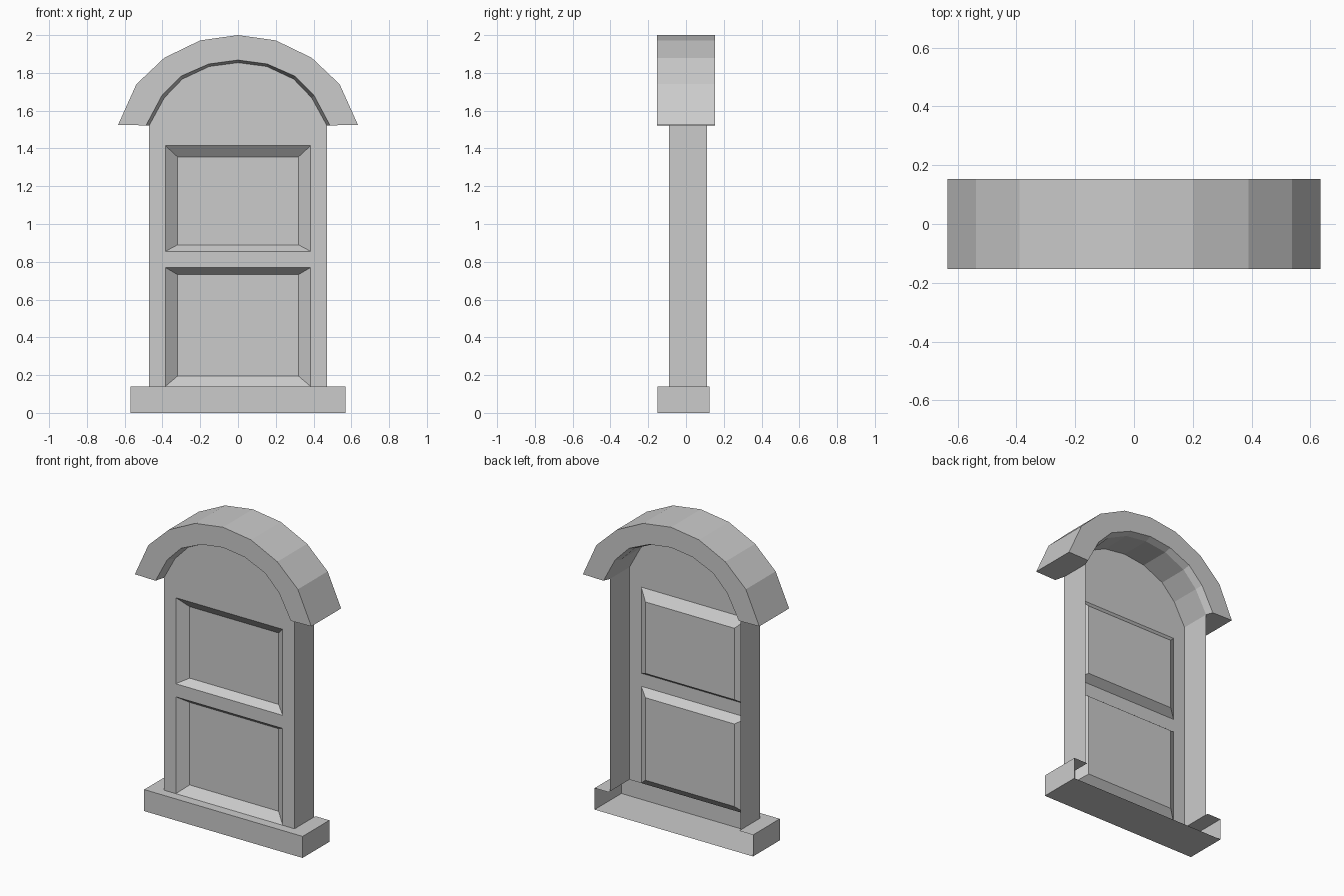
import bpy, bmesh

if "Cube" in bpy.data.objects:
    bpy.data.objects.remove(bpy.data.objects["Cube"])

# half arch curves, springing point to crown, as (x, z)
OUTER = [(.635, 1.525), (.538, 1.74), (.39, 1.88), (.2, 1.972), (0, 2.0)]
INNER = [(.487, 1.522), (.403, 1.68), (.303, 1.782), (.155, 1.847), (0, 1.868)]
DOOR = [(.47, 1.522), (.39, 1.668), (.295, 1.767), (.152, 1.834), (0, 1.854)]
FRONT, BACK, HOOD_Y = -.09, .11, .153
SILL_TOP = .14


def full(half):
    """Mirror a half arch into a whole one, right to left."""
    return half + [(-x, z) for x, z in reversed(half[:-1])]


def build(name, faces):
    """Make an object from a list of polygons, welding shared corners."""
    bm = bmesh.new()
    for f in faces:
        bm.faces.new([bm.verts.new(p) for p in f])
    bmesh.ops.remove_doubles(bm, verts=bm.verts, dist=.0005)
    mesh = bpy.data.meshes.new(name)
    bm.to_mesh(mesh)
    bm.free()
    obj = bpy.data.objects.new(name, mesh)
    bpy.context.collection.objects.link(obj)
    return obj


def rect(x0, x1, z0, z1, y):
    return [(x0, y, z0), (x1, y, z0), (x1, y, z1), (x0, y, z1)]


def recessed_panel(outer, inner, depth):
    """Sloped border and flat sunken centre."""
    a, b = rect(*outer, FRONT), rect(*inner, FRONT + depth)
    sides = [[a[i], a[(i + 1) % 4], b[(i + 1) % 4], b[i]] for i in range(4)]
    return sides + [b]


# door leaf: front sheet with two sunken panels, side walls, open back
W, P = .47, .385
faces = [[(x, FRONT, z) for x, z in
          [(-W, 1.415), (-P, 1.415), (P, 1.415), (W, 1.415)] + full(DOOR)]]
for z0, z1 in [(SILL_TOP, .77), (.77, .855), (.855, 1.415)]:
    faces += [rect(-W, -P, z0, z1, FRONT), rect(P, W, z0, z1, FRONT)]
faces.append(rect(-P, P, .77, .855, FRONT))
faces += recessed_panel((-P, P, .855, 1.415), (-.32, .32, .89, 1.355), .05)
faces += recessed_panel((-P, P, SILL_TOP, .77), (-.32, .32, .195, .732), .05)
for s in (1, -1):
    wall = [(s * W, FRONT, SILL_TOP), (s * W, BACK, SILL_TOP),
            (s * W, BACK, 1.522), (s * W, FRONT, 1.522)]
    faces.append(wall[::s])
build("door_panel", faces)

# arched hood: one section swept along the arch, with end caps
def section(k):
    d, i, o = full(DOOR)[k], full(INNER)[k], full(OUTER)[k]
    return [(p[0], y, p[1]) for p, y in
            [(d, FRONT), (i, -HOOD_Y), (o, -HOOD_Y), (o, HOOD_Y), (i, HOOD_Y), (d, BACK)]]

rings = [section(k) for k in range(9)]
faces = [rings[0], rings[-1][::-1]]
for r, q in zip(rings, rings[1:]):
    faces += [[r[j], q[j], q[(j + 1) % 6], r[(j + 1) % 6]] for j in range(6)]
hood = build("arched_hood", faces)
bm = bmesh.new()
bm.from_mesh(hood.data)
bmesh.ops.recalc_face_normals(bm, faces=bm.faces)
bm.to_mesh(hood.data)
bm.free()

# sill: hollow step with open back, top only around the door
X, Y0, Y1, T = .57, -.15, .125, SILL_TOP
faces = [rect(-X, X, 0, T, Y0),
         [(-X, Y0, 0), (-X, Y1, 0), (X, Y1, 0), (X, Y0, 0)],
         [(-W, Y0, T), (W, Y0, T), (W, FRONT, T), (-W, FRONT, T)]]
for s in (1, -1):
    end = [(s * X, Y0, 0), (s * X, Y1, 0), (s * X, Y1, T), (s * X, Y0, T)]
    top = [(s * W, Y0, T), (s * X, Y0, T), (s * X, Y1, T), (s * W, Y1, T)]
    faces += [end[::s], top[::s]]
build("sill", faces)
